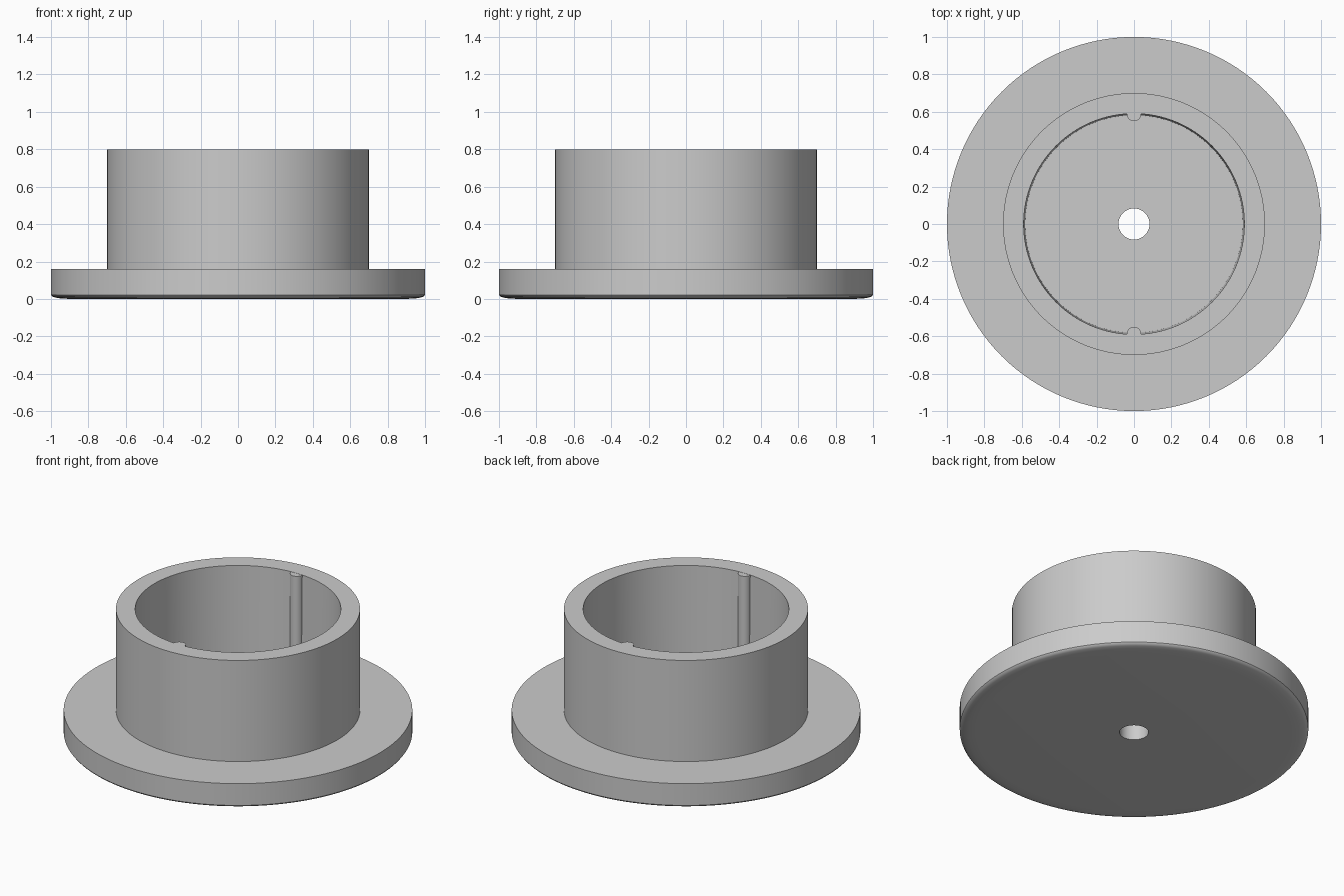
import bpy, bmesh, math

if "Cube" in bpy.data.objects:
    bpy.data.objects.remove(bpy.data.objects["Cube"])

grey = bpy.data.materials.new("plain grey")
grey.diffuse_color = (0.6, 0.6, 0.6, 1)
grey.use_nodes = True
grey.node_tree.nodes["Principled BSDF"].inputs["Base Color"].default_value = grey.diffuse_color


def finish(bm, name):
    """Turn a bmesh into a named, smooth-shaded grey object."""
    bmesh.ops.recalc_face_normals(bm, faces=bm.faces)
    mesh = bpy.data.meshes.new(name)
    bm.to_mesh(mesh)
    bm.free()
    mesh.materials.append(grey)
    obj = bpy.data.objects.new(name, mesh)
    bpy.context.collection.objects.link(obj)
    bpy.ops.object.select_all(action='DESELECT')
    obj.select_set(True)
    bpy.context.view_layer.objects.active = obj
    bpy.ops.object.shade_smooth_by_angle(angle=math.radians(30))
    return obj


def lathe(name, profile, steps=128):
    """Revolve a closed (radius, height) profile around z."""
    bm = bmesh.new()
    verts = [bm.verts.new((r, 0, z)) for r, z in profile]
    edges = [bm.edges.new((verts[i - 1], verts[i])) for i in range(len(verts))]
    bmesh.ops.spin(bm, geom=verts + edges, cent=(0, 0, 0), axis=(0, 0, 1),
                   angle=math.tau, steps=steps, use_merge=False)
    bmesh.ops.remove_doubles(bm, verts=bm.verts, dist=1e-4)
    return finish(bm, name)


# Flanged cup: slightly domed underside, flange, collar, drafted bore, centre hole
lathe("flanged_collar", [
    (0.083, 0.0), (0.90, 0.0), (0.95, 0.003), (0.98, 0.008), (0.994, 0.014),
    (1.0, 0.022), (1.0, 0.16), (0.70, 0.16), (0.70, 0.80), (0.59, 0.80),
    (0.582, 0.16), (0.083, 0.16)])

# Two round ribs set into the bore wall, front and back
for side, name in ((-1, "front_rib"), (1, "back_rib")):
    bm = bmesh.new()
    bmesh.ops.create_cone(bm, cap_ends=True, segments=32, radius1=0.038,
                          radius2=0.038, depth=0.648)
    bmesh.ops.translate(bm, verts=bm.verts, vec=(0, side * 0.588, 0.475))
    finish(bm, name)
